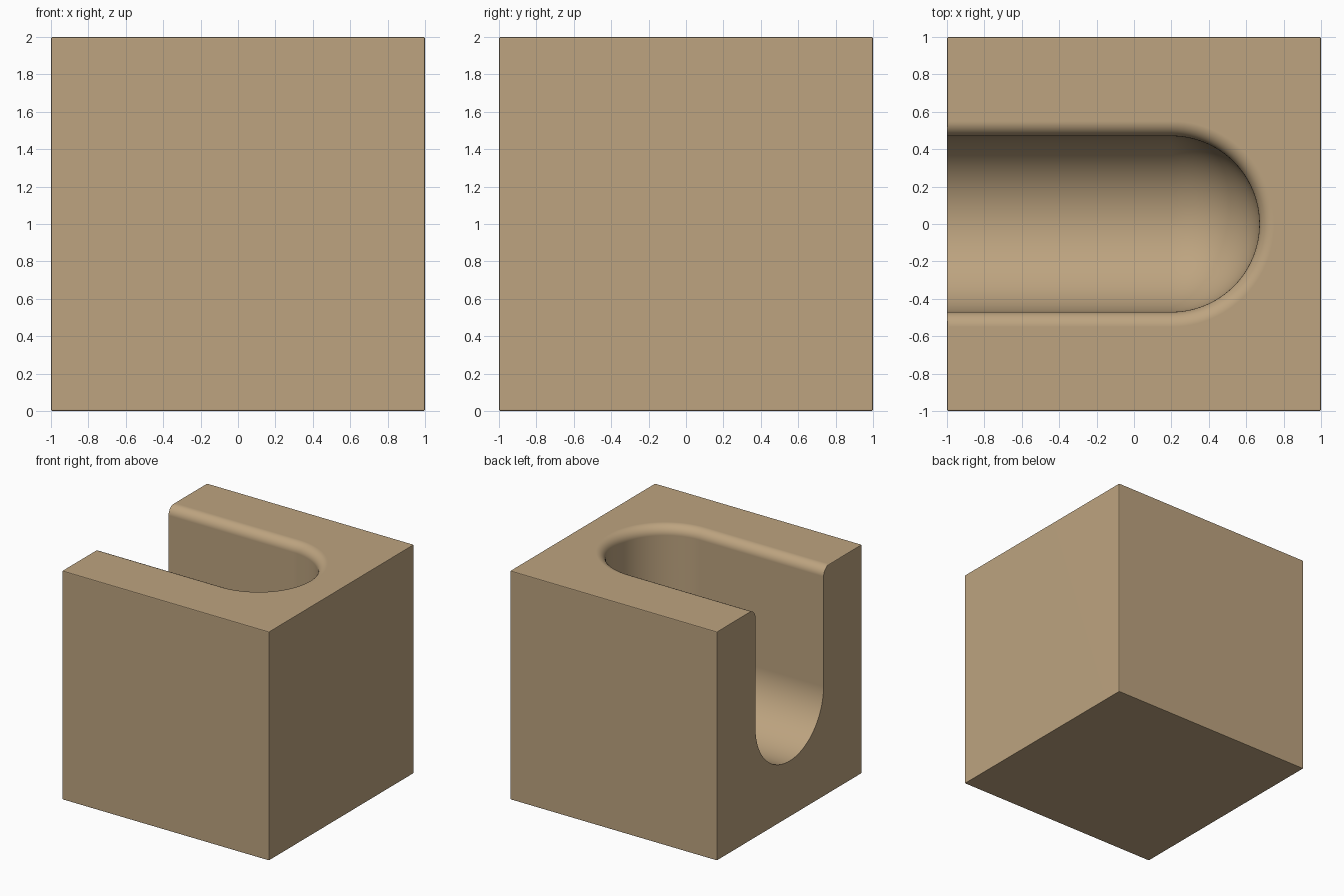
import bpy, bmesh
from math import sin, cos, pi

default = bpy.data.objects.get("Cube")
if default:
    bpy.data.objects.remove(default, do_unlink=True)

RADIUS = 0.47       # half width of the channel
FILLET = 0.08       # rounding of the channel rim
END_X = 0.2         # centre of the rounded closed end
FLOOR_Z = 0.96      # height where the round floor meets the walls
OPEN_X = -1.2       # cutter runs out past the open side

tan = bpy.data.materials.new("warm_tan")
tan.use_nodes = True
colour = (0.51, 0.37, 0.215, 1)
tan.diffuse_color = colour
tan.node_tree.nodes["Principled BSDF"].inputs["Base Color"].default_value = colour


def make_object(name, bm):
    bmesh.ops.recalc_face_normals(bm, faces=bm.faces)
    mesh = bpy.data.meshes.new(name)
    bm.to_mesh(mesh)
    bm.free()
    mesh.materials.append(tan)
    obj = bpy.data.objects.new(name, mesh)
    bpy.context.collection.objects.link(obj)
    return obj


# Block with finely eased edges
bm = bmesh.new()
bmesh.ops.create_cube(bm, size=2)
bmesh.ops.translate(bm, verts=bm.verts, vec=(0, 0, 1))
bmesh.ops.bevel(bm, geom=bm.edges[:], offset=0.01, segments=2, profile=0.5, affect='EDGES')
block = make_object("channel_block", bm)

# Channel profile: round floor, straight wall, flared rim, then above the block
floor = [i * pi / 2 / 20 for i in range(21)]
rim = [i * pi / 2 / 8 for i in range(9)]
profile = [(RADIUS * sin(a), FLOOR_Z - RADIUS * cos(a)) for a in floor]
profile += [(RADIUS + FILLET * (1 - cos(a)), 2 - FILLET + FILLET * sin(a)) for a in rim]
profile.append((RADIUS + FILLET, 2.1))

# Channel cutter: each profile point becomes a U-shaped row
bm = bmesh.new()
rows = []
for r, z in profile:
    arc = [-pi / 2 + pi * i / 48 for i in range(49)]
    row = [(OPEN_X, -r, z)]
    row += [(END_X + r * cos(a), r * sin(a), z) for a in arc]
    row.append((OPEN_X, r, z))
    rows.append([bm.verts.new(p) for p in row])
for low, high in zip(rows, rows[1:]):
    for i in range(len(low)):
        j = (i + 1) % len(low)
        bm.faces.new((low[i], low[j], high[j], high[i]))
bm.faces.new(rows[-1])
bmesh.ops.remove_doubles(bm, verts=bm.verts, dist=0.0001)
cutter = make_object("channel_cutter", bm)
cutter.hide_render = True

# Cut the channel
bpy.ops.object.select_all(action='DESELECT')
block.select_set(True)
bpy.context.view_layer.objects.active = block
cut = block.modifiers.new("channel", 'BOOLEAN')
cut.operation = 'DIFFERENCE'
cut.solver = 'EXACT'
cut.object = cutter
bpy.ops.object.modifier_apply(modifier=cut.name)
bpy.data.objects.remove(cutter, do_unlink=True)

# Smooth curves, flat faces kept even
bpy.ops.object.shade_smooth_by_angle(angle=pi / 6)
weighted = block.modifiers.new("even_faces", 'WEIGHTED_NORMAL')
weighted.keep_sharp = True
